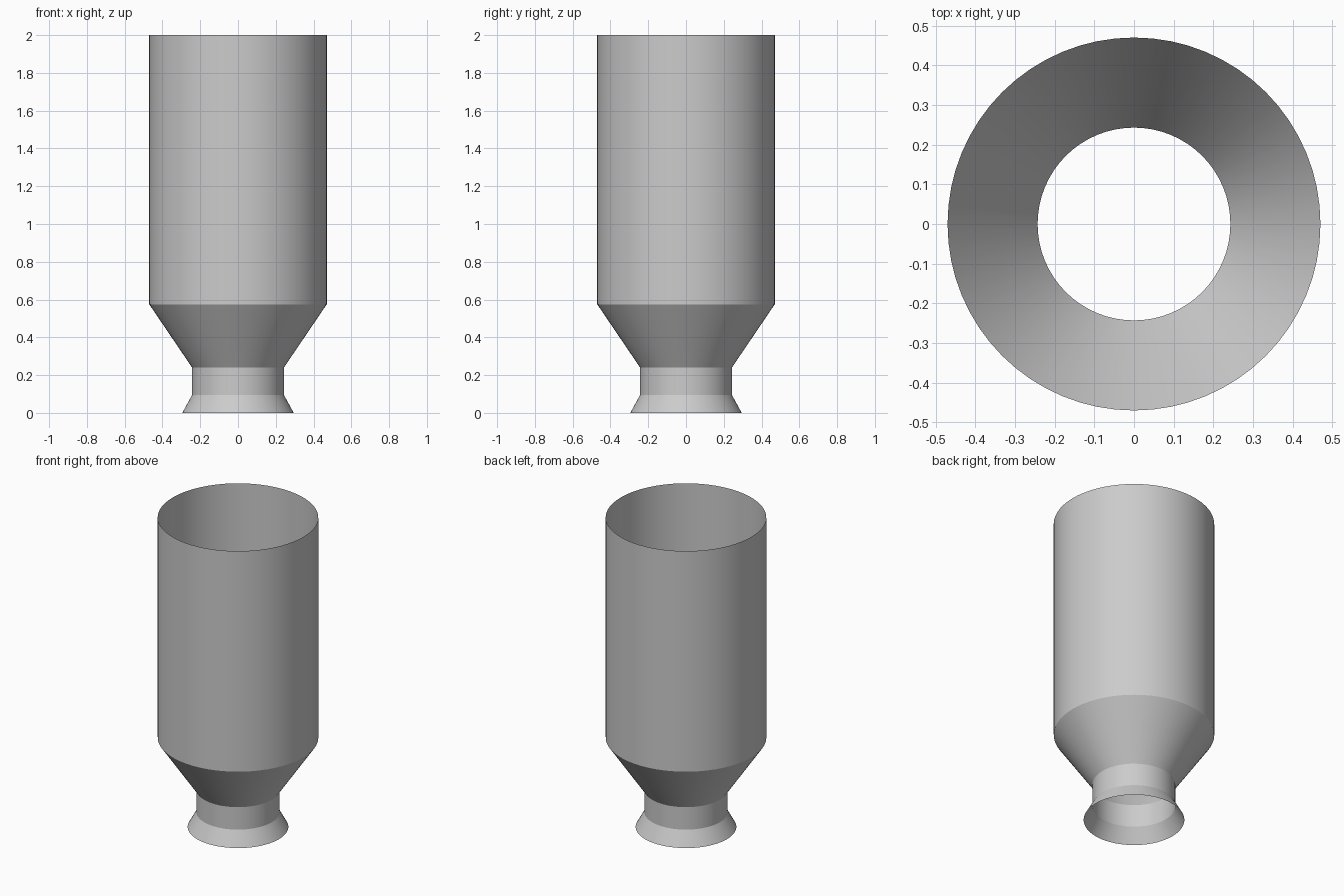
import bpy

cube = bpy.data.objects.get("Cube")
if cube:
    bpy.data.objects.remove(cube, do_unlink=True)

SEGMENTS = 64

# Single grey finish
grey = bpy.data.materials.new("light_grey")
colour = (0.6, 0.6, 0.6, 1.0)
grey.diffuse_color = colour
grey.use_nodes = True
grey.node_tree.nodes["Principled BSDF"].inputs["Base Color"].default_value = colour


def open_tube(name, low_radius, high_radius, bottom, top):
    """Thin round wall, open at both ends."""
    bpy.ops.mesh.primitive_cone_add(
        vertices=SEGMENTS, radius1=low_radius, radius2=high_radius,
        depth=top - bottom, end_fill_type='NOTHING',
        location=(0, 0, (bottom + top) / 2))
    tube = bpy.context.object
    tube.name = name
    tube.data.materials.append(grey)
    bpy.ops.object.shade_smooth()
    return tube


# Shared rims, so neighbouring sections meet exactly
foot_r, neck_r, body_r = 0.295, 0.243, 0.47
neck_z, cone_z, body_z, top_z = 0.095, 0.24, 0.575, 2.0

open_tube("flared_foot", foot_r, neck_r, 0, neck_z)
open_tube("neck", neck_r, neck_r, neck_z, cone_z)
open_tube("tapered_shoulder", neck_r, body_r, cone_z, body_z)
open_tube("main_cylinder", body_r, body_r, body_z, top_z)
